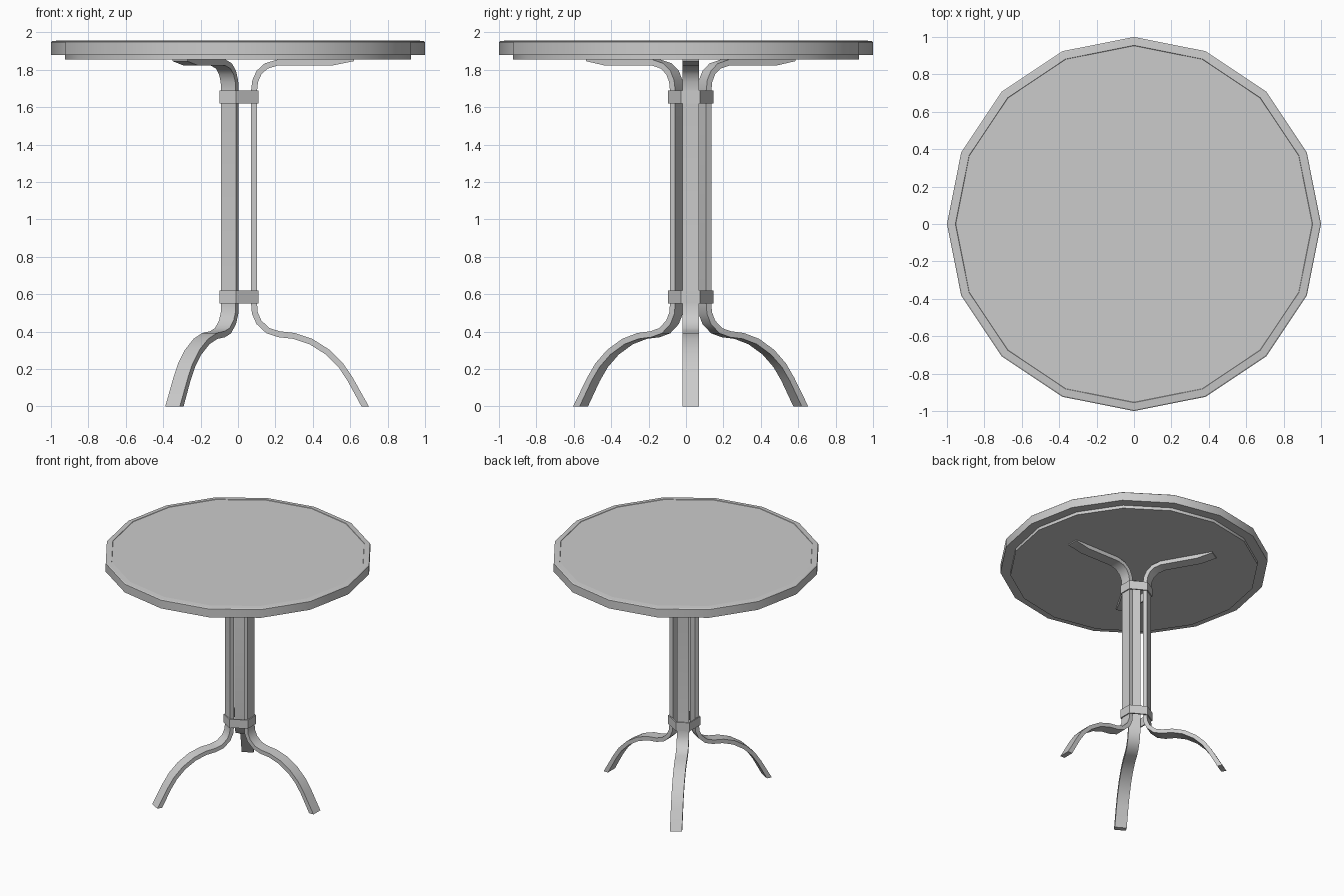
import bpy, bmesh, math
from mathutils import Vector, Matrix

if "Cube" in bpy.data.objects:
    bpy.data.objects.remove(bpy.data.objects["Cube"], do_unlink=True)

grey = bpy.data.materials.new("light grey")
grey.diffuse_color = (0.6, 0.6, 0.6, 1)
grey.use_nodes = True
grey.node_tree.nodes["Principled BSDF"].inputs["Base Color"].default_value = (0.6, 0.6, 0.6, 1)

BASE_Y = 0.025           # the pedestal sits slightly off the table centre
ANGLES = [math.radians(a) for a in (0, 120, 240)]


def finish(name, bm, smooth=30):
    bmesh.ops.recalc_face_normals(bm, faces=bm.faces)
    mesh = bpy.data.meshes.new(name)
    bm.to_mesh(mesh)
    bm.free()
    mesh.materials.append(grey)
    obj = bpy.data.objects.new(name, mesh)
    bpy.context.collection.objects.link(obj)
    bpy.ops.object.select_all(action='DESELECT')
    obj.select_set(True)
    bpy.context.view_layer.objects.active = obj
    bpy.ops.object.shade_smooth_by_angle(angle=math.radians(smooth))
    return obj


def skin(bm, rings, closed):
    """Bridge matching rings of vertices; cap the ends unless closed."""
    loops = [[bm.verts.new(p) for p in ring] for ring in rings]
    n = len(loops[0])
    pairs = list(zip(loops, loops[1:]))
    if closed:
        pairs.append((loops[-1], loops[0]))
    else:
        bm.faces.new(loops[0])
        bm.faces.new(loops[-1])
    for a, b in pairs:
        for i in range(n):
            j = (i + 1) % n
            bm.faces.new((a[i], a[j], b[j], b[i]))


def turned(name, profile, sides=16):
    """Faceted disc from (radius, z) steps."""
    bm = bmesh.new()
    skin(bm, [[(r * math.cos(math.tau * i / sides), r * math.sin(math.tau * i / sides), z)
               for i in range(sides)] for r, z in profile], False)
    return finish(name, bm)


# Table top: rim with a shallow crowned edge, and the smaller board beneath
turned("table_top", [(0.925, 1.88), (1.0, 1.88), (1.0, 1.948), (0.994, 1.953),
                     (0.955, 1.957), (0.953, 1.954)])
turned("under_board", [(0.925, 1.855), (0.925, 1.885)])

# Bent strip running from foot, up the column, to the arm under the top
path = [(0.68, 0), (0.60, 0.145), (0.55, 0.22), (0.48, 0.29), (0.39, 0.347),
        (0.30, 0.377), (0.22, 0.386), (0.16, 0.405), (0.112, 0.45), (0.09, 0.5),
        (0.086, 0.55), (0.086, 1.69), (0.092, 1.74), (0.112, 1.785),
        (0.15, 1.82), (0.21, 1.838), (0.50, 1.838), (0.62, 1.85)]
pts = [Vector(p) for p in path]
HALF_W = 0.045


def strip_section(i):
    tangent = (pts[min(i + 1, len(pts) - 1)] - pts[max(i - 1, 0)]).normalized()
    normal = Vector((tangent.y, -tangent.x))
    half = 0.016
    if i == 0:                       # foot is cut level with the floor
        normal, half = Vector((1, 0)), 0.02
    elif i >= len(pts) - 2:          # arm tip tapers up against the board
        normal = Vector((0, -1))
        half = 0.016 if i == len(pts) - 2 else 0.004
    a, b = pts[i] + normal * half, pts[i] - normal * half
    return [(a.x, -HALF_W, a.y), (a.x, HALF_W, a.y), (b.x, HALF_W, b.y), (b.x, -HALF_W, b.y)]


for name, angle in zip(("left_leg", "back_right_leg", "front_right_leg"), ANGLES):
    bm = bmesh.new()
    skin(bm, [strip_section(i) for i in range(len(pts))], False)
    bm.transform(Matrix.Translation((0, BASE_Y, 0)) @ Matrix.Rotation(angle, 4, 'Z'))
    finish(name, bm)


# Six-sided collars clasping the three strips
def hexagon(radius, half, z):
    ring = []
    for angle in ANGLES:
        out = Vector((math.cos(angle), math.sin(angle), 0))
        side = Vector((-out.y, out.x, 0))
        for s in (-half, half):
            ring.append(out * radius + side * s + Vector((0, BASE_Y, z)))
    return ring


for name, low in (("lower_collar", 0.55), ("upper_collar", 1.62)):
    bm = bmesh.new()
    skin(bm, [hexagon(0.110, 0.051, low), hexagon(0.110, 0.051, low + 0.07),
              hexagon(0.100, 0.045, low + 0.07), hexagon(0.100, 0.045, low)], True)
    finish(name, bm)
